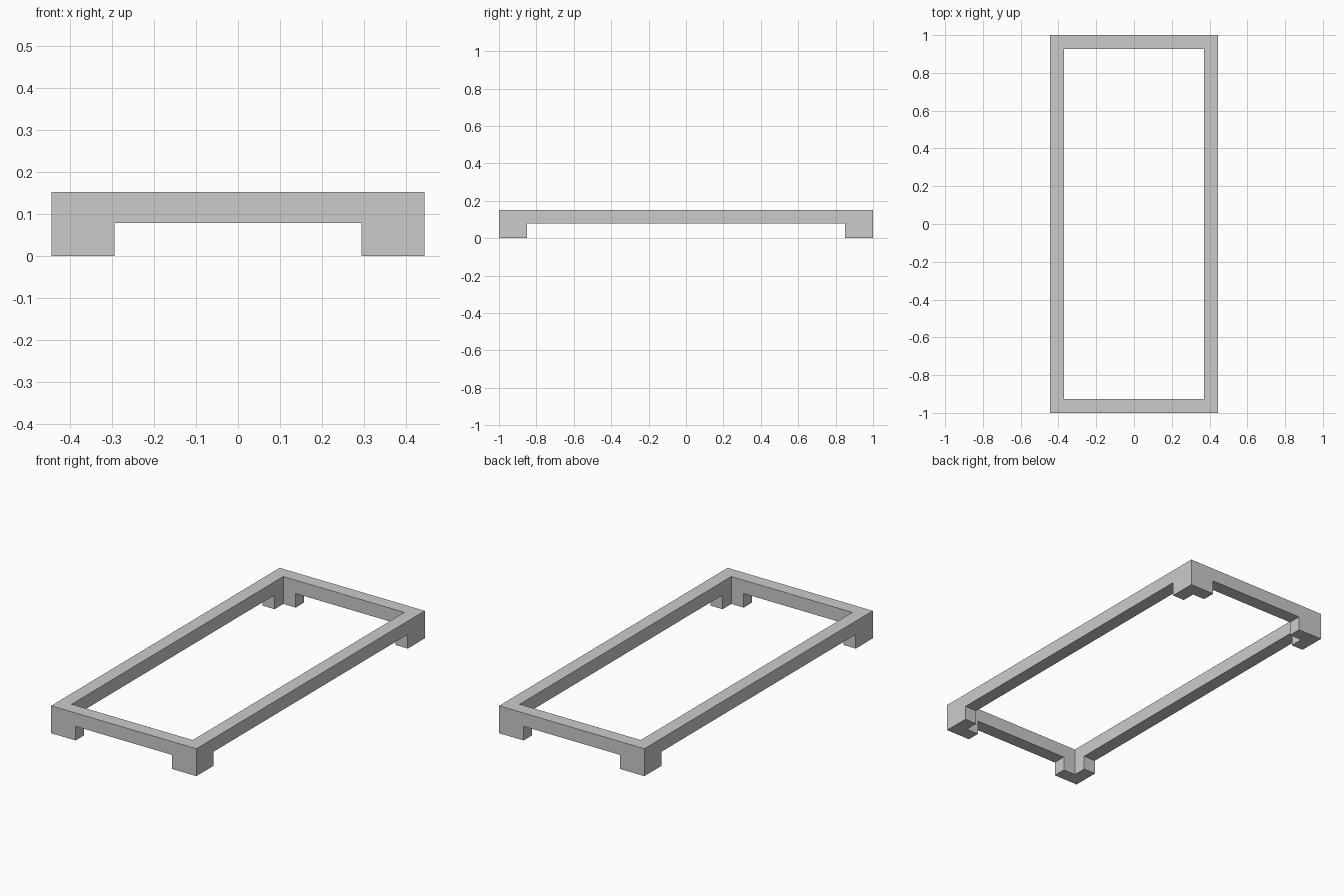
import bpy, bmesh
from mathutils import Vector

if "Cube" in bpy.data.objects:
    bpy.data.objects.remove(bpy.data.objects["Cube"])

HALF_X, HALF_Y = 0.445, 1.0      # outer half sizes
WALL = 0.074                     # rail thickness
FOOT = 0.15                      # length of each foot arm
RAIL_Z, TOP_Z = 0.078, 0.152     # underside and top of rails


def stops(half):
    """Grid lines along one axis: outer edge, inner wall, end of foot."""
    pos = [half - FOOT, half - WALL, half]
    return [-p for p in reversed(pos)] + pos


def extrude(bm, faces, dz):
    geom = bmesh.ops.extrude_face_region(bm, geom=faces)["geom"]
    verts = [g for g in geom if isinstance(g, bmesh.types.BMVert)]
    bmesh.ops.translate(bm, vec=Vector((0, 0, dz)), verts=verts)


bm = bmesh.new()
xs, ys = stops(HALF_X), stops(HALF_Y)
grid = [[bm.verts.new((x, y, RAIL_Z)) for y in ys] for x in xs]

# Flat rectangular ring, remembering the L-shaped corner cells
ring, corners = [], []
for i in range(5):
    for j in range(5):
        if i in (0, 4) or j in (0, 4):
            f = bm.faces.new((grid[i][j], grid[i + 1][j],
                              grid[i + 1][j + 1], grid[i][j + 1]))
            ring.append(f)
            if i != 2 and j != 2:
                corners.append(f)
bmesh.ops.delete(bm, geom=[v for v in bm.verts if not v.link_faces], context='VERTS')

# Rails go up
extrude(bm, ring, TOP_Z - RAIL_Z)

# L-shaped feet go down from the underside corners
feet = [f for f in bm.faces
        if all(abs(v.co.z - RAIL_Z) < 1e-5 for v in f.verts)
        and abs(f.calc_center_median().x) > HALF_X - FOOT
        and abs(f.calc_center_median().y) > HALF_Y - FOOT]
extrude(bm, feet, -RAIL_Z)

# Tidy flat surfaces and normals
bmesh.ops.recalc_face_normals(bm, faces=bm.faces)
bmesh.ops.dissolve_limit(bm, angle_limit=0.01, verts=bm.verts, edges=bm.edges)

mesh = bpy.data.meshes.new("base_frame")
bm.to_mesh(mesh)
bm.free()
bpy.context.collection.objects.link(bpy.data.objects.new("base_frame", mesh))
